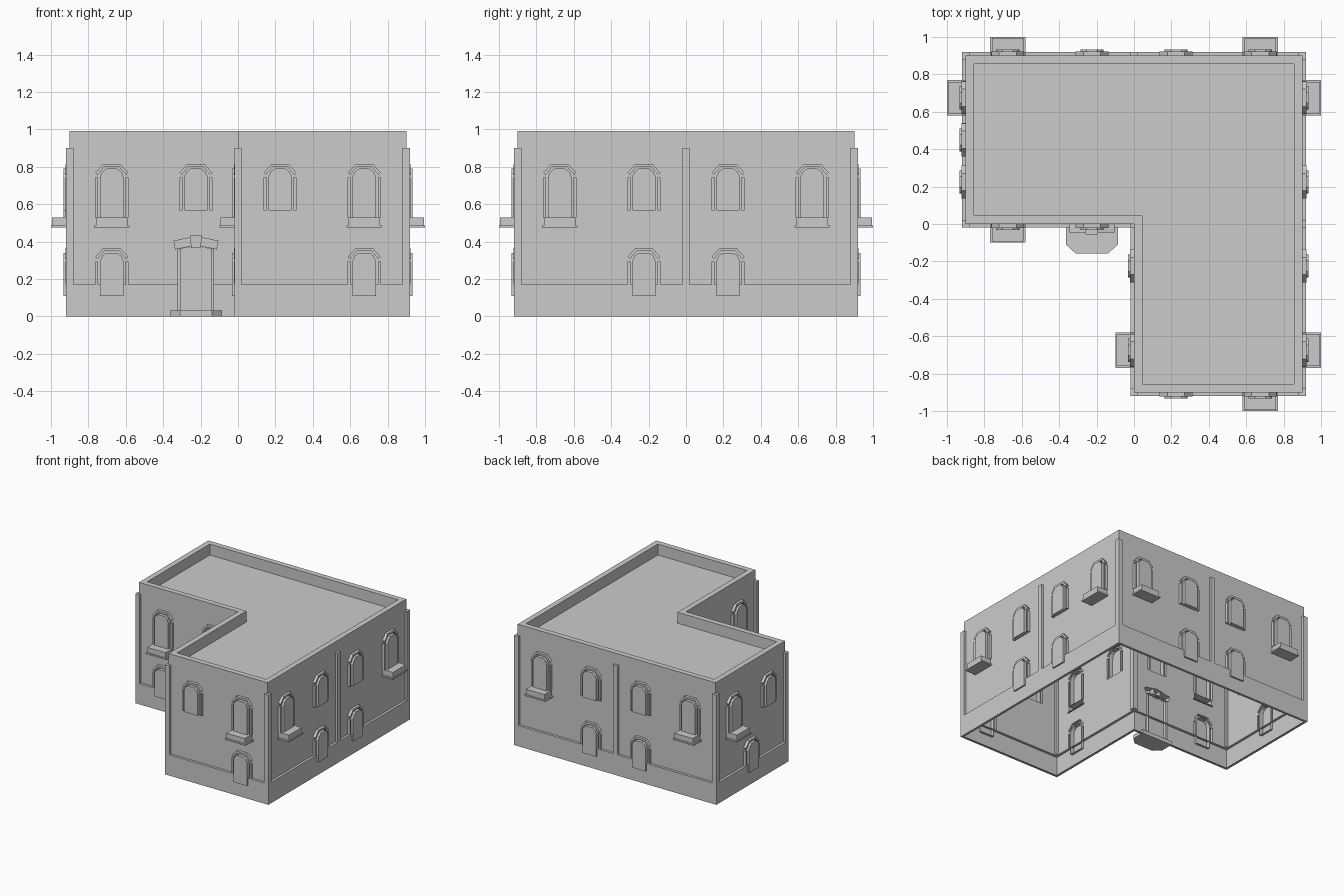
import bpy, bmesh
from math import radians
from mathutils import Matrix, Vector

if "Cube" in bpy.data.objects:
    bpy.data.objects.remove(bpy.data.objects["Cube"])

TOP, ROOF, BASE, OUT = 0.99, 0.90, 0.17, 0.02
parts = {}                 # part name -> bmesh
cutter_bm = bmesh.new()    # every relief, used to open the wall behind it


def outline(d):
    """L-shaped footprint, grown outward by d."""
    a = 0.9 + d
    return [(-a, -d), (-d, -d), (-d, -a), (a, -a), (a, a), (-a, a)]


def bm_for(name):
    return parts.setdefault(name, bmesh.new())


def loft(bm, a, b, cap_a=True, cap_b=True):
    """Join two matching point rings, with optional end faces."""
    va, vb = [bm.verts.new(p) for p in a], [bm.verts.new(p) for p in b]
    n = len(va)
    for i in range(n):
        j = (i + 1) % n
        bm.faces.new((va[i], va[j], vb[j], vb[i]))
    if cap_a:
        bm.faces.new(va[::-1])
    if cap_b:
        bm.faces.new(vb)


def slab(bm, pts, z0, z1):
    loft(bm, [(x, y, z0) for x, y in pts], [(x, y, z1) for x, y in pts])


def box_pts(u0, u1, z0, z1):
    return [(u0, z0), (u1, z0), (u1, z1), (u0, z1)]


def to_object(name, bm, fix=True):
    if fix:
        bmesh.ops.recalc_face_normals(bm, faces=bm.faces)
    me = bpy.data.meshes.new(name)
    bm.to_mesh(me)
    bm.free()
    ob = bpy.data.objects.new(name, me)
    bpy.context.collection.objects.link(ob)
    return ob


class Facade:
    """Places reliefs on a wall: u along it, z up, depth outward."""

    def __init__(self, angle, dist):
        self.m, self.dist = Matrix.Rotation(radians(angle), 3, 'Z'), dist

    def relief(self, name, pts, u, dz, depth, cut=True):
        def ring(d):
            return [self.m @ Vector((p + u, -self.dist - d, z + dz)) for p, z in pts]
        loft(bm_for(name), ring(0), ring(depth), cap_a=False)
        if cut:
            loft(cutter_bm, ring(-0.01), ring(depth))

    def window(self, u, dz=0.0, pane_z=0.567, jamb_z=0.567):
        arch = [(0.0615, 0.748), (0.05, 0.774), (0.028, 0.79)]
        pane = [(-0.0615, pane_z), (0.0615, pane_z)] + arch + [(-x, z) for x, z in arch[::-1]]
        hood_out = [(-0.088, 0.768), (-0.046, 0.815), (0.046, 0.815), (0.088, 0.768)]
        hood_in = [(0.075, 0.757), (0.04, 0.799), (-0.04, 0.799), (-0.075, 0.757)]
        self.relief("window_panes", pane, u, dz, 0.033)
        self.relief("window_hoods", hood_out + hood_in, u, dz, 0.022)
        for s in (-1, 1):
            self.relief("window_jambs", box_pts(s * 0.081 - 0.008, s * 0.081 + 0.008, jamb_z, 0.743), u, dz, 0.022)

    def balcony_window(self, u):
        self.window(u, 0, 0.53, 0.53)
        self.relief("balcony_boxes", box_pts(-0.083, 0.083, 0.487, 0.53), u, 0, 0.094)
        self.relief("balcony_plates", box_pts(-0.095, 0.095, 0.475, 0.487), u, 0, 0.1)

    def door(self, u):
        panel = [(-0.083, 0.032), (0.083, 0.032), (0.083, 0.362), (0, 0.38), (-0.083, 0.362)]
        hood = [(-0.12, 0.405), (0, 0.43), (0.12, 0.405), (0.112, 0.358), (0, 0.38), (-0.112, 0.358)]
        key = [(-0.033, 0.433), (0.033, 0.433), (0.025, 0.365), (-0.025, 0.365)]
        self.relief("door_panel", panel, u, 0, 0.025)
        self.relief("door_hood", hood, u, 0, 0.046)
        self.relief("door_keystone", key, u, 0, 0.057, cut=False)
        for s in (-1, 1):
            self.relief("door_jambs", box_pts(s * 0.0905 - 0.0075, s * 0.0905 + 0.0075, 0.032, 0.36), u, 0, 0.038)


# Facades: angle, distance, balcony windows, plain windows, ground windows
LAYOUT = [
    (0, 0.0, [-0.675], [-0.225], [-0.675]),
    (0, 0.9, [0.675], [0.225], [0.675]),
    (90, 0.9, [-0.675, 0.675], [-0.225, 0.225], [-0.225, 0.225]),
    (180, 0.9, [-0.675, 0.675], [-0.225, 0.225], [-0.225, 0.225]),
    (-90, 0.9, [-0.675], [-0.225], [-0.45]),
    (-90, 0.0, [0.675], [0.225], [0.675]),
]
for angle, dist, balconies, plain, ground in LAYOUT:
    f = Facade(angle, dist)
    for u in balconies:
        f.balcony_window(u)
    for u in plain:
        f.window(u)
    for u in ground:
        f.window(u, -0.45, 0.56, BASE + 0.45)
Facade(0, 0.0).door(-0.225)

# Doorstep with clipped corners
half = [(0.139, 0), (0.139, -0.11), (0.086, -0.158)]
step = half + [(-x, y) for x, y in half[::-1]]
slab(bm_for("doorstep"), [(x - 0.225, y) for x, y in step], 0, 0.032)

# Pilasters on the corners and mid walls
for x, y in outline(0) + [(0, 0.9), (0.9, 0)]:
    r = 0.02
    slab(bm_for("pilasters"), [(x - r, y - r), (x + r, y - r), (x + r, y + r), (x - r, y + r)], BASE, ROOF)

# Parapet rim and sunken flat roof
def ring3(d, z):
    return [(x, y, z) for x, y in outline(d)]

roof = bm_for("roof_and_parapet")
loft(roof, ring3(0, TOP), ring3(-0.045, TOP), False, False)
loft(roof, ring3(-0.045, TOP), ring3(-0.045, ROOF), False, True)
bmesh.ops.remove_doubles(roof, verts=roof.verts, dist=1e-5)

# Top and bottom ledges of the plinth
loft(bm_for("plinth_ledges"), ring3(0, BASE), ring3(OUT, BASE), False, False)
loft(bm_for("plinth_ledges"), ring3(0, 0), ring3(OUT, 0), False, False)

for name, bm in parts.items():
    to_object(name, bm)


# Wall skins, open behind each relief and open at the bottom
def on_outline(co, pts):
    p = Vector((co.x, co.y))
    for i, a in enumerate(pts):
        a, b = Vector(a), Vector(pts[(i + 1) % len(pts)])
        t = max(0, min(1, (p - a).dot(b - a) / (b - a).length_squared))
        if (a + (b - a) * t - p).length < 1e-4:
            return True
    return False


cutter = to_object("relief_cutter", cutter_bm)
cutter.hide_render = True
for name, d, z0, z1 in (("walls", 0, BASE, TOP), ("plinth", OUT, 0, BASE)):
    bm = bmesh.new()
    slab(bm, outline(d), z0, z1)
    ob = to_object(name, bm)
    mod = ob.modifiers.new("openings", 'BOOLEAN')
    mod.operation, mod.solver, mod.object = 'DIFFERENCE', 'EXACT', cutter
    mod.use_self = True
    bpy.context.view_layer.update()
    me = bpy.data.meshes.new_from_object(ob.evaluated_get(bpy.context.evaluated_depsgraph_get()))
    ob.modifiers.clear()
    ob.data = me
    bm = bmesh.new()
    bm.from_mesh(me)
    bm.normal_update()
    drop = [f for f in bm.faces if abs(f.normal.z) > 0.5
            or not all(on_outline(v.co, outline(d)) for v in f.verts)]
    bmesh.ops.delete(bm, geom=drop, context='FACES')
    bm.to_mesh(me)
    bm.free()
bpy.data.objects.remove(cutter)
